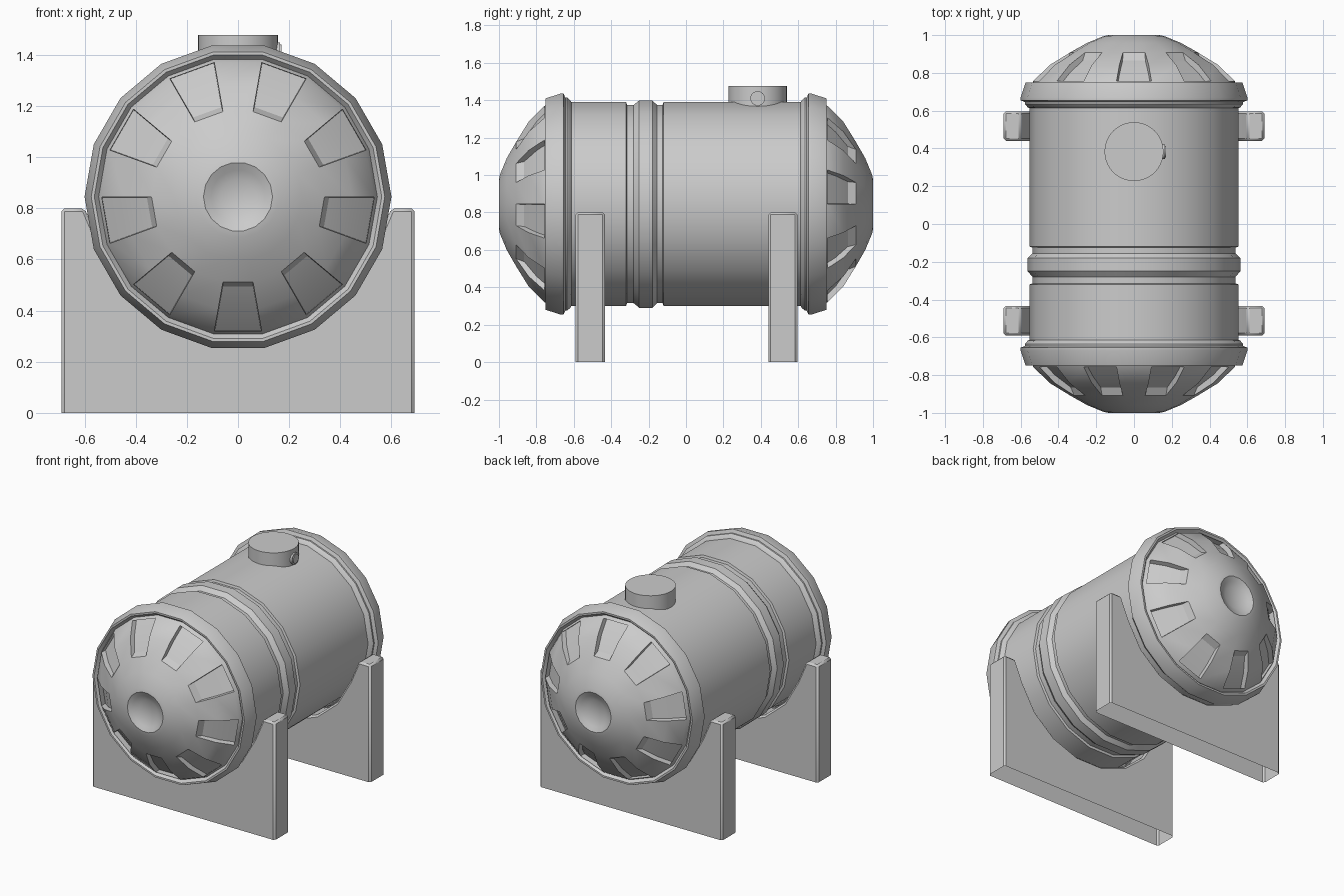
import bpy, bmesh
from math import sin, cos, pi, radians, hypot
from mathutils import Matrix

if "Cube" in bpy.data.objects:
    bpy.data.objects.remove(bpy.data.objects["Cube"], do_unlink=True)

AXIS_Z = 0.845   # height of the tank axis
SIDES = 18       # sides of the tank shell

grey = bpy.data.materials.new("plain grey")
grey.use_nodes = True
grey.diffuse_color = (0.6, 0.6, 0.6, 1)
grey.node_tree.nodes["Principled BSDF"].inputs["Base Color"].default_value = (0.6, 0.6, 0.6, 1)


def finish(bm, name, location=(0, 0, 0), angle=30):
    """Turn a bmesh into a named object with angle-limited smooth shading."""
    mesh = bpy.data.meshes.new(name)
    bm.to_mesh(mesh)
    bm.free()
    mesh.materials.append(grey)
    obj = bpy.data.objects.new(name, mesh)
    bpy.context.collection.objects.link(obj)
    obj.location = location
    bpy.ops.object.select_all(action="DESELECT")
    obj.select_set(True)
    bpy.context.view_layer.objects.active = obj
    bpy.ops.object.shade_smooth_by_angle(angle=radians(angle))
    return obj


def lathe(profile):
    """Revolve (radius, y) points around the y axis; returns bmesh and faces[row][sector]."""
    bm = bmesh.new()
    rings = []
    for r, y in profile:
        if r == 0:
            rings.append([bm.verts.new((0, y, 0))] * SIDES)
        else:
            rings.append([bm.verts.new((r * cos(2 * pi * k / SIDES), y, r * sin(2 * pi * k / SIDES)))
                          for k in range(SIDES)])
    rows = []
    for a, b in zip(rings, rings[1:]):
        row = []
        for k in range(SIDES):
            n = (k + 1) % SIDES
            corners = list(dict.fromkeys((a[k], a[n], b[n], b[k])))
            row.append(bm.faces.new(corners))
        rows.append(row)
    bmesh.ops.recalc_face_normals(bm, faces=bm.faces[:])
    return bm, rows


# Tank shell with a raised band between two grooves
shell = [(0.553, 0.625), (0.553, -0.12), (0.538, -0.125), (0.538, -0.155), (0.563, -0.18),
         (0.563, -0.25), (0.538, -0.28), (0.538, -0.315), (0.553, -0.32), (0.553, -0.625)]
finish(lathe(shell)[0], "tank_shell", (0, 0, AXIS_Z))

# Domed ends: stepped flange, ring of panels, smooth nose with a central dimple
flange = [(0.545, -0.61), (0.562, -0.617), (0.578, -0.635), (0.578, -0.645), (0.6, -0.655),
          (0.6, -0.67), (0.574, -0.75), (0.562, -0.75), (0.545, -0.73)]
panels = [(0.533, -0.757), (0.446, -0.842), (0.338, -0.908)]
nose = [(0.25, -0.958), (0.16, -0.995), (0.135, -1.0), (0.105, -0.985), (0.07, -0.968), (0, -0.965)]


def domed_end(name):
    bm, rows = lathe(flange + panels + nose)
    first = len(flange)
    recessed = [row[k] for row in rows[first:first + 2] for k in range(1, SIDES, 2)]
    bmesh.ops.inset_region(bm, faces=recessed, thickness=0.002, use_even_offset=True)
    # sink every other panel, sloping its inner end wall
    for v in {v for f in recessed for v in f.verts}:
        r = hypot(v.co.x, v.co.z)
        v.co.y += 0.042
        if r < 0.38:
            v.co.x *= 1.05
            v.co.z *= 1.05
    return finish(bm, name, (0, 0, AXIS_Z))


domed_end("front_domed_end")
domed_end("back_domed_end").rotation_euler.x = pi


# Saddle supports: upright plates with a cradle cut, open underneath
def saddle(name, y, depth=0.156):
    outline = [(-0.69, 0), (0.69, 0), (0.69, 0.8), (0.6, 0.8)]
    outline += [(0.57 * cos(radians(a)), AXIS_Z + 0.57 * sin(radians(a))) for a in range(-20, -161, -20)]
    outline += [(-0.6, 0.8), (-0.69, 0.8)]
    bm = bmesh.new()
    face = bm.faces.new([bm.verts.new((x, -depth / 2, z)) for x, z in outline])
    moved = bmesh.ops.extrude_face_region(bm, geom=[face], use_keep_orig=True)["geom"]
    bmesh.ops.translate(bm, vec=(0, depth, 0), verts=[g for g in moved if isinstance(g, bmesh.types.BMVert)])
    bmesh.ops.recalc_face_normals(bm, faces=bm.faces[:])
    under = [f for f in bm.faces if all(v.co.z < 0.001 for v in f.verts)]
    bmesh.ops.delete(bm, geom=under, context="FACES")
    obj = finish(bm, name, (0, y, 0))
    bevel = obj.modifiers.new("edge_bevel", "BEVEL")
    bevel.width = 0.012
    bevel.segments = 1
    bevel.limit_method = "ANGLE"
    bevel.angle_limit = radians(40)


saddle("front_saddle", -0.512)
saddle("back_saddle", 0.518)


# Filler hatch on top with a small side knob
def disc(name, radius, depth, matrix, sides):
    bm = bmesh.new()
    bmesh.ops.create_cone(bm, cap_ends=True, segments=sides, radius1=radius, radius2=radius,
                          depth=depth, matrix=matrix)
    return finish(bm, name)


HATCH_Y = 0.383
disc("hatch", 0.156, 0.115, Matrix.Translation((0, HATCH_Y, 1.42)), 40)
sideways = Matrix.Rotation(pi / 2, 4, "Y")
disc("hatch_knob_base", 0.039, 0.03, Matrix.Translation((0.15, HATCH_Y, 1.41)) @ sideways, 24)
disc("hatch_knob_cap", 0.03, 0.03, Matrix.Translation((0.155, HATCH_Y, 1.41)) @ sideways, 24)
